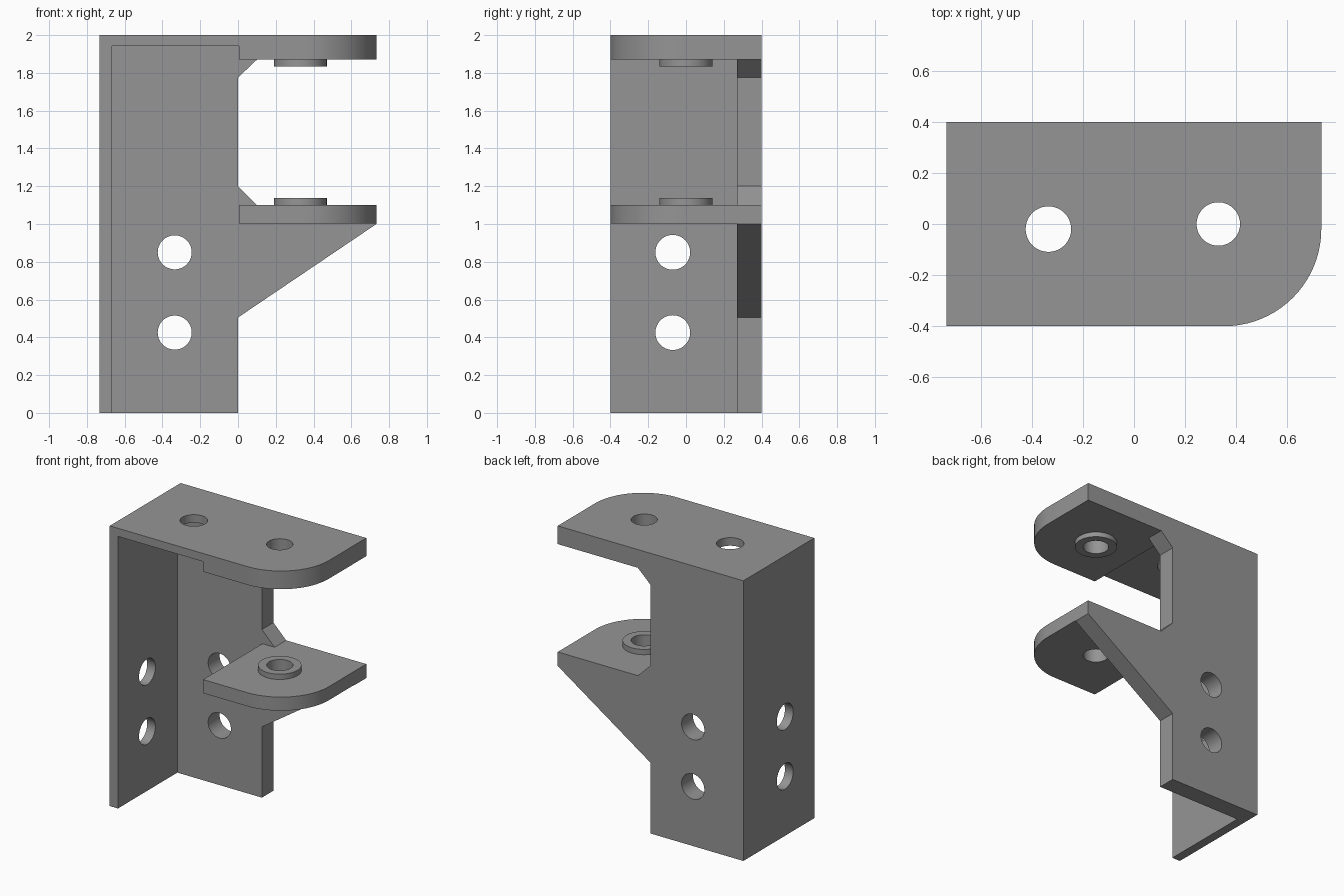
import bpy, bmesh, math
from mathutils import Vector

if "Cube" in bpy.data.objects:
    bpy.data.objects.remove(bpy.data.objects["Cube"])

X, Y = 0.733, 0.4          # half width, half depth
INNER_Y = 0.27             # front face of the back plate

steel = bpy.data.materials.new("steel grey")
steel.diffuse_color = (0.3, 0.3, 0.3, 1)
steel.use_nodes = True
steel.node_tree.nodes["Principled BSDF"].inputs["Base Color"].default_value = steel.diffuse_color


def prism(name, points, start, depth, axis):
    """Extrude a closed 2D outline along y (outline in xz) or z (outline in xy)."""
    place = {"y": lambda a, b: Vector((a, start, b)),
             "z": lambda a, b: Vector((a, b, start))}[axis]
    offset = Vector((0, depth, 0)) if axis == "y" else Vector((0, 0, depth))
    bm = bmesh.new()
    face = bm.faces.new([bm.verts.new(place(a, b)) for a, b in points])
    grown = bmesh.ops.extrude_face_region(bm, geom=[face], use_keep_orig=True)
    bmesh.ops.translate(bm, vec=offset,
                        verts=[v for v in grown["geom"] if isinstance(v, bmesh.types.BMVert)])
    bmesh.ops.recalc_face_normals(bm, faces=bm.faces)
    mesh = bpy.data.meshes.new(name)
    bm.to_mesh(mesh)
    bm.free()
    mesh.materials.append(steel)
    obj = bpy.data.objects.new(name, mesh)
    bpy.context.collection.objects.link(obj)
    return obj


def cylinder(name, radius, depth, location, rotation=(0, 0, 0)):
    bpy.ops.mesh.primitive_cylinder_add(vertices=64, radius=radius, depth=depth,
                                        location=location, rotation=rotation)
    obj = bpy.context.object
    obj.name = name
    obj.data.materials.append(steel)
    return obj


def combine(target, tool, operation):
    """Apply a boolean and discard the tool."""
    bpy.context.view_layer.objects.active = target
    mod = target.modifiers.new(operation.lower(), "BOOLEAN")
    mod.operation, mod.solver, mod.object = operation, "EXACT", tool
    bpy.ops.object.modifier_apply(modifier=mod.name)
    bpy.data.objects.remove(tool)


def rounded_plan(left):
    """Plan outline with a rounded front right corner."""
    r = 0.38
    arc = [(X - r + r * math.sin(t), -Y + r - r * math.cos(t))
           for t in (math.pi / 2 * i / 20 for i in range(21))]
    return [(left, -Y)] + arc + [(X, Y), (left, Y)]


def rect(x0, x1, y0, y1):
    return [(x0, y0), (x1, y0), (x1, y1), (x0, y1)]


# Back plate with its lower gusset and chamfered mouth
bracket = prism("bracket", [
    (-X, 0), (0, 0), (0, 0.505), (X, 1.0), (X, 1.1), (0.1, 1.1), (0, 1.2),
    (0, 1.775), (0.1, 1.87), (X, 1.87), (X, 2), (-X, 2)], INNER_Y, Y - INNER_Y, "y")

# Side wall, thin roof, thick upper lug and lower lug
combine(bracket, prism("side_wall", rect(-X, -0.668, -Y, Y), 0, 2, "z"), "UNION")
combine(bracket, prism("roof", rounded_plan(-X), 1.942, 0.058, "z"), "UNION")
combine(bracket, prism("upper_lug", rounded_plan(0.004), 1.87, 0.13, "z"), "UNION")
combine(bracket, prism("lower_lug", rounded_plan(0.004), 1.003, 0.097, "z"), "UNION")

# Raised bosses facing each other
PIN = (0.33, 0.0)
for z in (1.835 + 0.04, 1.138 - 0.04):
    combine(bracket, cylinder("boss", 0.14, 0.08, (*PIN, z)), "UNION")

# Pin bore through both lugs, and roof hole
combine(bracket, cylinder("pin_bore", 0.085, 1.4, (*PIN, 1.5)), "DIFFERENCE")
combine(bracket, cylinder("roof_hole", 0.089, 0.3, (-0.335, -0.02, 2)), "DIFFERENCE")

# Paired mounting holes in the back plate and side wall
for z in (0.425, 0.85):
    combine(bracket, cylinder("back_hole", 0.09, 0.5, (-0.335, 0.33, z),
                              (math.pi / 2, 0, 0)), "DIFFERENCE")
    combine(bracket, cylinder("side_hole", 0.092, 0.3, (-0.7, -0.07, z),
                              (0, math.pi / 2, 0)), "DIFFERENCE")

# Smooth the bores and rounded corners, keep the edges crisp
bpy.ops.object.select_all(action="DESELECT")
bracket.select_set(True)
bpy.context.view_layer.objects.active = bracket
bpy.ops.object.shade_smooth_by_angle(angle=math.radians(30))
